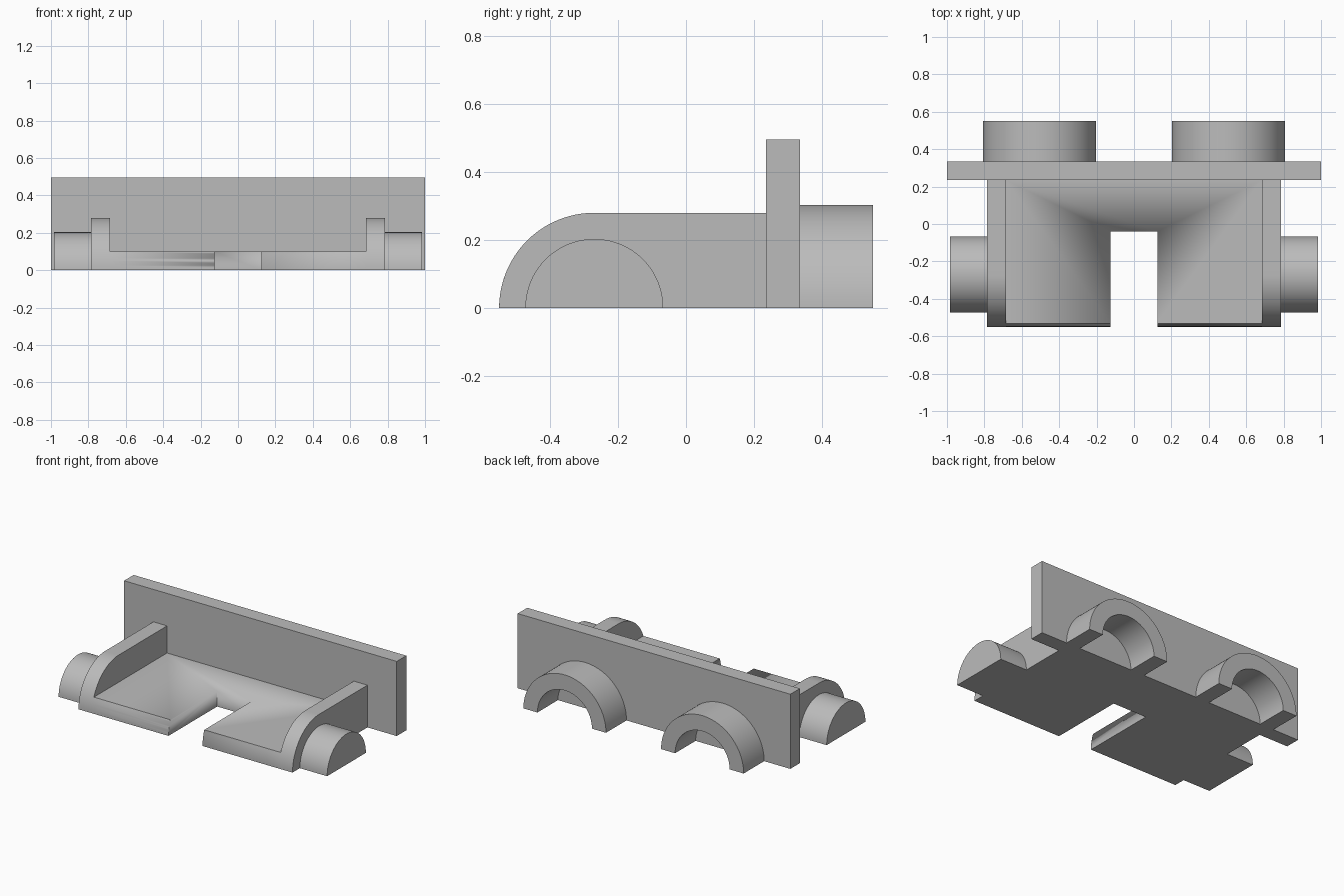
import bpy
import bmesh
import math

cube = bpy.data.objects.get("Cube")
if cube:
    bpy.data.objects.remove(cube, do_unlink=True)

grey = bpy.data.materials.new("plain grey")
grey.use_nodes = True
colour = (0.5, 0.5, 0.5, 1)
grey.diffuse_color = colour
grey.node_tree.nodes["Principled BSDF"].inputs["Base Color"].default_value = colour


def arc(centre, radius, start, end, steps):
    """Points on an arc about (centre, 0), angles in degrees."""
    angles = [math.radians(start + (end - start) * i / steps) for i in range(steps + 1)]
    return [(centre + radius * math.cos(a), radius * math.sin(a)) for a in angles]


def extrude(name, profile, axis, low, high):
    """Extrude a (horizontal, z) profile along the x or y axis."""
    bm = bmesh.new()

    def place(p, depth):
        return (depth, p[0], p[1]) if axis == "x" else (p[0], depth, p[1])

    face = bm.faces.new([bm.verts.new(place(p, low)) for p in profile])
    result = bmesh.ops.extrude_face_region(bm, geom=[face])
    moved = [v for v in result["geom"] if isinstance(v, bmesh.types.BMVert)]
    shift = (high - low, 0, 0) if axis == "x" else (0, high - low, 0)
    bmesh.ops.translate(bm, verts=moved, vec=shift)
    bmesh.ops.recalc_face_normals(bm, faces=bm.faces)
    mesh = bpy.data.meshes.new(name)
    bm.to_mesh(mesh)
    bm.free()
    obj = bpy.data.objects.new(name, mesh)
    bpy.context.collection.objects.link(obj)
    mesh.materials.append(grey)
    bpy.ops.object.select_all(action="DESELECT")
    obj.select_set(True)
    bpy.context.view_layer.objects.active = obj
    bpy.ops.object.shade_smooth_by_angle(angle=math.radians(30))
    return obj


def rectangle(a, b, bottom, top):
    return [(a, bottom), (b, bottom), (b, top), (a, top)]


PLATE_FRONT, PLATE_BACK = 0.235, 0.335
CENTRE, RADIUS, FLOOR_TOP = -0.27, 0.28, 0.1
INNER, OUTER = 0.685, 0.785

# Upright back plate
extrude("back_plate", rectangle(-1, 1, 0, 0.495), "y", PLATE_FRONT, PLATE_BACK)

# Floor with rounded front lip and central notch
lip_angle = 180 - math.degrees(math.asin(FLOOR_TOP / RADIUS))
floor_profile = [(PLATE_FRONT, 0), (PLATE_FRONT, FLOOR_TOP)]
floor_profile += arc(CENTRE, RADIUS, lip_angle, 180, 8)
floor = extrude("floor", floor_profile, "x", -INNER, INNER)
cutter = extrude("notch_cutter", rectangle(-0.125, 0.125, -0.1, 0.3), "y", -0.7, -0.04)
cutter.hide_render = True
notch = floor.modifiers.new("notch", "BOOLEAN")
notch.operation = "DIFFERENCE"
notch.solver = "EXACT"
notch.object = cutter
bpy.context.view_layer.objects.active = floor
bpy.ops.object.modifier_apply(modifier=notch.name)
bpy.data.objects.remove(cutter, do_unlink=True)

# Side walls, half-round pegs and rear half rings on both sides
wall_profile = [(PLATE_FRONT, 0), (PLATE_FRONT, RADIUS)] + arc(CENTRE, RADIUS, 90, 180, 24)
peg_profile = arc(CENTRE, 0.203, 0, 180, 40)
for side, sign in (("left", 1), ("right", -1)):
    extrude(side + "_wall", wall_profile, "x", sign * INNER, sign * OUTER)
    extrude(side + "_peg", peg_profile, "x", sign * OUTER, sign * 0.985)
    ring_x = sign * 0.505
    ring = arc(ring_x, 0.303, 0, 180, 48) + arc(ring_x, 0.2, 180, 0, 48)
    extrude(side + "_half_ring", ring, "y", PLATE_BACK, 0.55)
